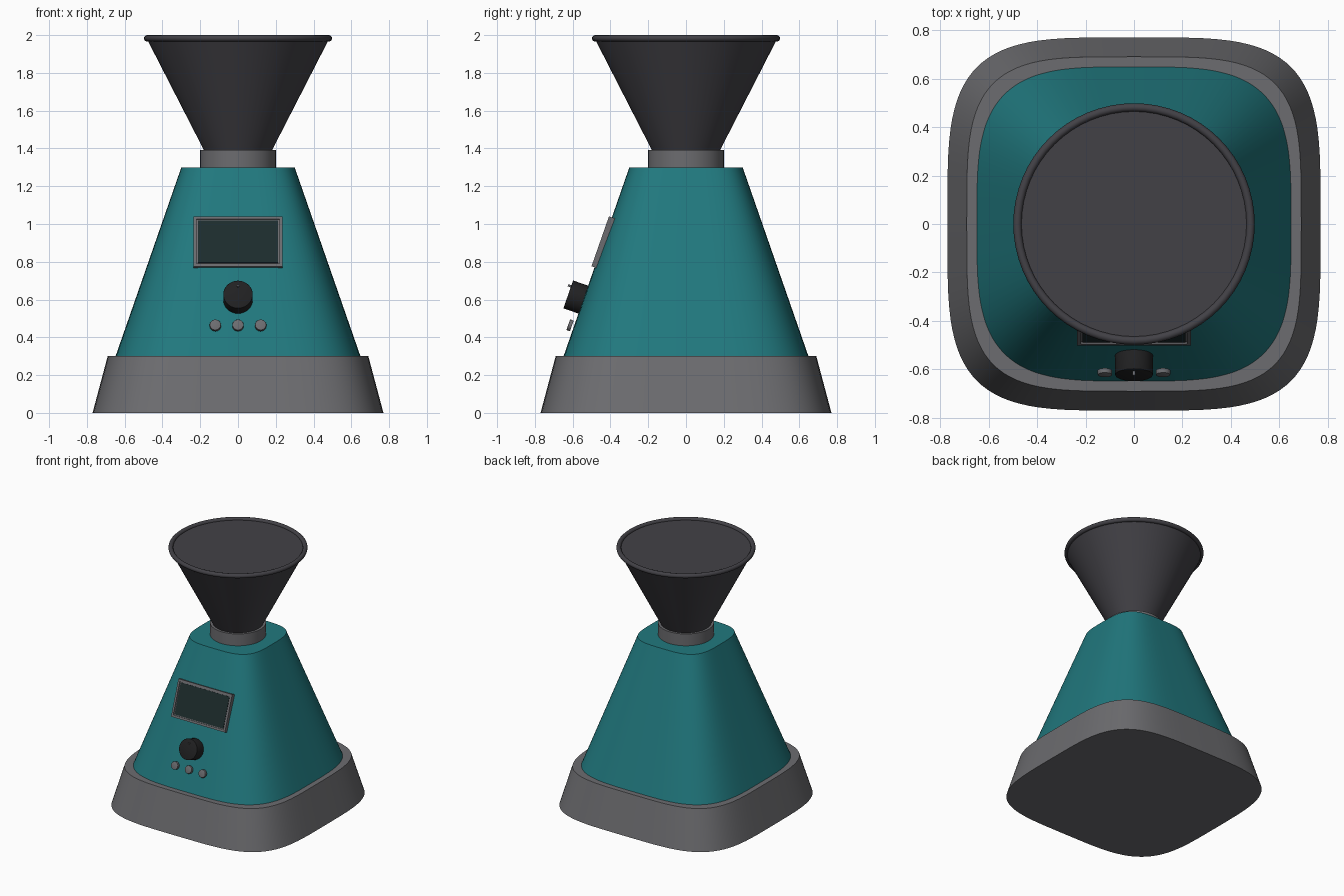
import bpy, bmesh, math
from mathutils import Vector, Matrix

if "Cube" in bpy.data.objects:
    bpy.data.objects.remove(bpy.data.objects["Cube"])

SLOPE = 0.35                       # inward lean of the housing per unit height
TILT = math.atan(SLOPE)


def material(name, rgb):
    m = bpy.data.materials.new(name)
    m.diffuse_color = (*rgb, 1)
    m.use_nodes = True
    m.node_tree.nodes["Principled BSDF"].inputs["Base Color"].default_value = m.diffuse_color
    return m


TEAL = material("teal", (0.015, 0.19, 0.21))
GREY = material("grey", (0.15, 0.15, 0.16))
DARK = material("dark_grey", (0.055, 0.053, 0.062))
BLACK = material("black", (0.015, 0.015, 0.016))
GLASS = material("dark_glass", (0.012, 0.025, 0.026))


def finish(name, bm, mat, matrix=None):
    bmesh.ops.recalc_face_normals(bm, faces=bm.faces[:])
    me = bpy.data.meshes.new(name)
    bm.to_mesh(me)
    bm.free()
    ob = bpy.data.objects.new(name, me)
    bpy.context.collection.objects.link(ob)
    me.materials.append(mat)
    if matrix:
        ob.matrix_world = matrix
    bpy.ops.object.select_all(action='DESELECT')
    ob.select_set(True)
    bpy.context.view_layer.objects.active = ob
    bpy.ops.object.shade_smooth_by_angle(angle=math.radians(35))
    return ob


def loft(name, sections, mat, power=2, n=96):
    """Capped solid through superellipse sections (half_width, z); power 2 is round."""
    bm = bmesh.new()
    rings = []
    for r, z in sections:
        ring = []
        for i in range(n):
            c, s = math.cos(2 * math.pi * i / n), math.sin(2 * math.pi * i / n)
            x = math.copysign(abs(c) ** (2 / power), c)
            y = math.copysign(abs(s) ** (2 / power), s)
            ring.append(bm.verts.new((r * x, r * y, z)))
        rings.append(ring)
    for a, b in zip(rings, rings[1:]):
        for i in range(n):
            j = (i + 1) % n
            bm.faces.new((a[i], a[j], b[j], b[i]))
    bm.faces.new(rings[0])
    bm.faces.new(rings[-1])
    return finish(name, bm, mat)


def on_front(x, z):
    """Frame on the sloping front: local X right, Y up the slope, Z outward."""
    return Matrix.Translation((x, -0.65 + SLOPE * (z - 0.3), z)) @ \
        Matrix.Rotation(math.pi / 2 - TILT, 4, 'X')


def disc(name, x, z, r, low, high, mat, up=0, bevel=0.0, n=32):
    bm = bmesh.new()
    bmesh.ops.create_cone(bm, cap_ends=True, segments=n, radius1=r, radius2=r,
                          depth=high - low,
                          matrix=Matrix.Translation((0, up, (low + high) / 2)))
    if bevel:
        rim = [e for e in bm.edges if all(v.co.z > high - 1e-4 for v in e.verts)]
        bmesh.ops.bevel(bm, geom=rim, offset=bevel, segments=2,
                        affect='EDGES', profile=0.5)
    return finish(name, bm, mat, on_front(x, z))


def box(name, x, z, w, h, low, high, mat, inset=0, recess=0):
    bm = bmesh.new()
    bmesh.ops.create_cube(bm, size=1, matrix=Matrix.Translation((0, 0, (low + high) / 2))
                          @ Matrix.Diagonal((w, h, high - low, 1)))
    if inset:
        front = max(bm.faces, key=lambda f: f.calc_center_median().z)
        bmesh.ops.inset_region(bm, faces=[front], thickness=inset)
        out = bmesh.ops.extrude_face_region(bm, geom=[front])
        bmesh.ops.translate(bm, vec=(0, 0, -recess),
                            verts=[v for v in out['geom'] if isinstance(v, bmesh.types.BMVert)])
        bmesh.ops.delete(bm, geom=[front], context='FACES')
    return finish(name, bm, mat, on_front(x, z))


# Base, housing and neck
loft("base", [(0.77, 0), (0.69, 0.3)], GREY, power=4)
loft("housing", [(0.65, 0.295), (0.3, 1.3)], TEAL, power=3.6)
loft("neck", [(0.2, 1.29), (0.2, 1.393)], GREY, n=64)

# Hopper with a rolled rim
loft("hopper", [(0.18, 1.39), (0.484, 1.983)], DARK, n=64)
bpy.ops.mesh.primitive_torus_add(major_radius=0.481, minor_radius=0.017, major_segments=64,
                                 minor_segments=12, location=(0, 0, 1.983))
rim = bpy.context.object
rim.name = "hopper_rim"
rim.data.materials.append(DARK)
bpy.ops.object.shade_smooth_by_angle(angle=math.radians(60))

# Display
box("display_frame", 0, 0.903, 0.47, 0.28, -0.02, 0.016, GREY, inset=0.022, recess=0.008)
box("display_screen", 0, 0.903, 0.426, 0.236, -0.015, 0.011, GLASS)

# Dial with its pointer
disc("dial", 0, 0.6, 0.078, -0.01, 0.083, BLACK, bevel=0.003)
disc("dial_pointer", 0, 0.6, 0.006, 0.075, 0.1, GREY, up=0.045, n=12)

# Row of push buttons
for side, x in (("left", -0.12), ("middle", 0), ("right", 0.12)):
    disc("button_" + side, x, 0.457, 0.03, 0.01, 0.03, GREY, bevel=0.004)
